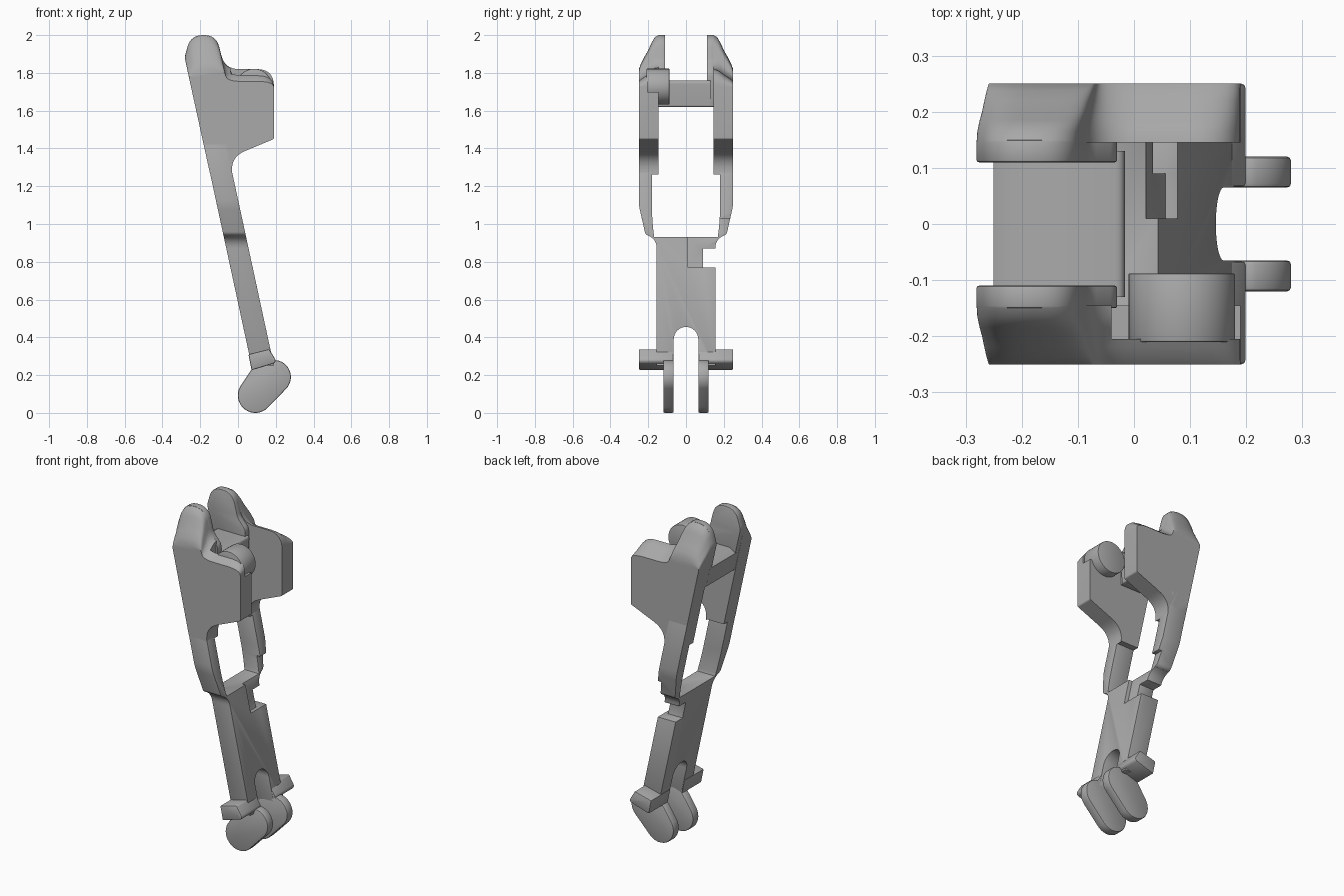
import bpy, bmesh, math
from mathutils import Vector

if "Cube" in bpy.data.objects:
    bpy.data.objects.remove(bpy.data.objects["Cube"], do_unlink=True)

grey = bpy.data.materials.new("plain grey")
grey.use_nodes = True
colour = (0.4, 0.4, 0.4, 1)
grey.diffuse_color = colour
grey.node_tree.nodes["Principled BSDF"].inputs["Base Color"].default_value = colour

SLOPE = 0.216   # lean of the arm
THICK = 0.118   # arm thickness


def back_x(z):
    return -0.28 + SLOPE * (1.88 - z)


def rounded(points, steps=8):
    """Polygon from (a, b, corner length) points with rounded corners."""
    out = []
    for i, (a, b, d) in enumerate(points):
        p = Vector((a, b))
        if d == 0:
            out.append(p)
            continue
        before = p + (Vector(points[i - 1][:2]) - p).normalized() * d
        after = p + (Vector(points[(i + 1) % len(points)][:2]) - p).normalized() * d
        for k in range(steps + 1):
            t = k / steps
            out.append(before * (1 - t) ** 2 + p * 2 * t * (1 - t) + after * t * t)
    return out


def arc(cx, cz, r, start, end, steps=16):
    angles = [math.radians(start + (end - start) * k / steps) for k in range(steps + 1)]
    return [Vector((cx + r * math.cos(a), cz + r * math.sin(a))) for a in angles]


def loft(name, rings):
    bm = bmesh.new()
    loops = [[bm.verts.new(p) for p in ring] for ring in rings]
    n = len(loops[0])
    for a, b in zip(loops, loops[1:]):
        for i in range(n):
            bm.faces.new((a[i], a[(i + 1) % n], b[(i + 1) % n], b[i]))
    bm.faces.new(loops[0])
    bm.faces.new(loops[-1])
    bmesh.ops.recalc_face_normals(bm, faces=bm.faces)
    mesh = bpy.data.meshes.new(name)
    bm.to_mesh(mesh)
    bm.free()
    mesh.materials.append(grey)
    obj = bpy.data.objects.new(name, mesh)
    bpy.context.collection.objects.link(obj)
    return obj


def prism(name, outline, y0, y1):
    return loft(name, [[(x, y, z) for x, z in outline] for y in (y0, y1)])


def leaning(name, outline, front=THICK, back=0.0):
    """Extrude a (y, z) outline through the leaning arm."""
    return loft(name, [[(back_x(z) + d, y, z) for y, z in outline] for d in (back, front)])


def apply(obj, kind, **settings):
    mod = obj.modifiers.new(kind, kind)
    for key, value in settings.items():
        setattr(mod, key, value)
    bpy.ops.object.select_all(action='DESELECT')
    bpy.context.view_layer.objects.active = obj
    obj.select_set(True)
    bpy.ops.object.modifier_apply(modifier=mod.name)


def cut(obj, cutter):
    apply(obj, 'BOOLEAN', operation='DIFFERENCE', solver='EXACT', object=cutter)
    bpy.data.objects.remove(cutter, do_unlink=True)


def finish(obj, width=0.007):
    if width:
        apply(obj, 'BEVEL', width=width, segments=2, limit_method='ANGLE',
              angle_limit=math.radians(40))
    bpy.ops.object.select_all(action='DESELECT')
    bpy.context.view_layer.objects.active = obj
    obj.select_set(True)
    bpy.ops.object.shade_smooth_by_angle(angle=math.radians(38))


def box(y0, y1, z0, z1):
    return [(y0, z0), (y1, z0), (y1, z1), (y0, z1)]


# Forked arm, with a rounded slot at its lower end
half = rounded([(0.065, 0.25, 0), (0.155, 0.25, 0), (0.155, 0.92, 0.05), (0.215, 0.945, 0.015),
                (0.25, 1.1, 0.03), (0.25, 1.42, 0), (0.18, 1.42, 0), (0.18, 1.01, 0.08)])
slot = arc(0, 0.39, 0.065, 180, 0)
outline = half + [Vector((-p.x, p.y)) for p in reversed(half)] + slot
arm = leaning("forked_arm", outline)
cut(arm, leaning("side_notch", box(0.09, 0.3, 0.77, 0.87), 0.3, -0.2))
cut(arm, leaning("front_recess", box(0.01, 0.3, 0.77, 1.03), 0.3, THICK - 0.022))
finish(arm, 0.005)

# Head outline
head_outline = rounded([
    (-0.149, 1.27, 0), (-0.283, 1.884, 0.02), (-0.25, 2.0, 0.065), (-0.115, 2.0, 0.065),
    (-0.07, 1.82, 0.075), (0.19, 1.82, 0.09), (0.19, 1.45, 0.008), (-0.045, 1.352, 0.09),
    (-0.031, 1.27, 0)])
# Inner lug outline, following the top of the head
lug_outline = rounded([
    (back_x(1.62), 1.62, 0), (-0.283, 1.884, 0.02), (-0.25, 2.0, 0.065),
    (-0.115, 2.0, 0.065), (-0.08, 1.86, 0.02), (-0.03, 1.80, 0.02), (-0.03, 1.62, 0)])


def head_ring(y, drop):
    ring = []
    for x, z in head_outline:
        d = drop * 0.65 * max(0, z - 1.72)
        ring.append((x + (SLOPE * d if x < 0 else 0), y, z - d))
    return ring


# Head plates with crowned outer faces, inner lugs, foot plates and end bars
crown = [(0.145, 0), (0.165, 0.06), (0.185, 0.25), (0.2, 0.44), (0.22, 0.63),
         (0.238, 0.82), (0.25, 1)]
foot_outline = (arc(0.092, 0.093, 0.093, 150, 318) + arc(0.19, 0.19, 0.09, -42, 80)
                + [Vector((0.075, 0.235))])
bar_outline = rounded([(0.072, 0.226, 0), (0.055, 0.31, 0), (0.165, 0.338, 0),
                       (0.203, 0.275, 0.015), (0.19, 0.262, 0)])
for side, s in (("front", -1), ("back", 1)):
    head = loft(side + "_head_plate", [head_ring(s * y, k) for y, k in crown])
    if s < 0:
        pocket = [(-0.04, 1.70), (0.3, 1.70), (0.3, 2.1), (-0.04, 2.1)]
        cut(head, prism("boss_pocket", pocket, -0.205, -0.05))
    finish(head, 0)
    finish(prism(side + "_inner_lug", lug_outline, s * 0.11, s * 0.15), 0.004)
    finish(prism(side + "_foot", foot_outline, s * 0.065, s * 0.12))
    finish(prism(side + "_end_bar", bar_outline, s * 0.066, s * 0.25))

# Cross beam between the heads
beam = rounded([(back_x(1.62), 1.62, 0), (-0.25, 1.735, 0), (-0.21, 1.76, 0),
                (-0.015, 1.76, 0.02), (-0.025, 1.62, 0.01)])
finish(prism("cross_beam", beam, -0.13, 0.13), 0)

# Round boss on the inside of the front head plate
finish(prism("round_boss", arc(0.085, 1.727, 0.095, 0, 350, 35), -0.21, -0.088), 0.003)
